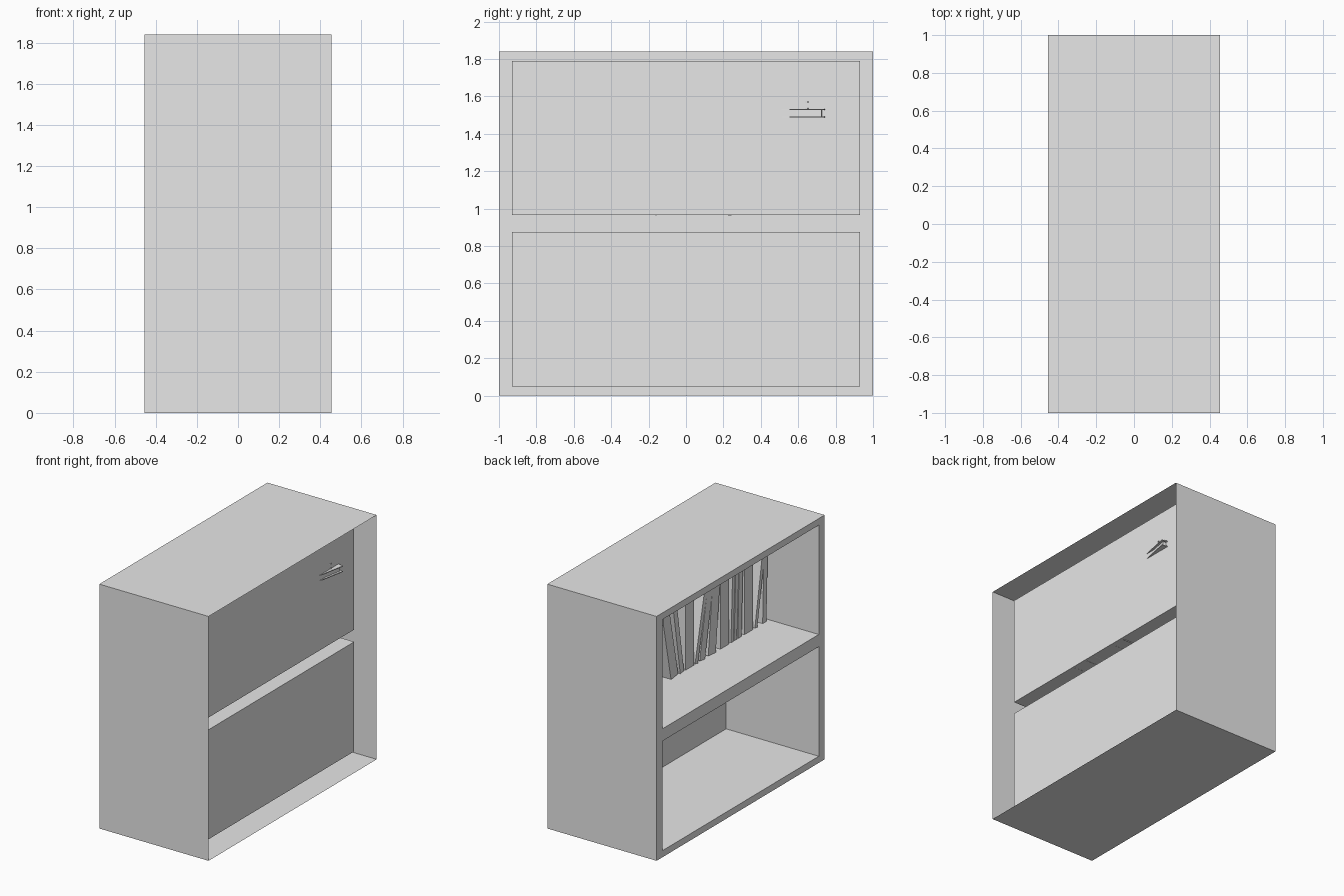
import bpy, bmesh, random
from mathutils import Matrix, Vector

random.seed(4)
if "Cube" in bpy.data.objects:
    bpy.data.objects.remove(bpy.data.objects["Cube"])

grey = bpy.data.materials.new("plain_grey")
grey.use_nodes = True
grey.diffuse_color = (0.8, 0.8, 0.8, 1)
grey.node_tree.nodes["Principled BSDF"].inputs["Base Color"].default_value = grey.diffuse_color


def finish(bm, name):
    mesh = bpy.data.meshes.new(name)
    bm.to_mesh(mesh)
    bm.free()
    mesh.materials.append(grey)
    obj = bpy.data.objects.new(name, mesh)
    bpy.context.collection.objects.link(obj)
    return obj


# Cabinet: thin shell, open on the +x side, with two compartments sunk in from -x
FRONT, BACK, PANEL = -0.455, 0.455, 0.317
SHELF = 0.967
ys = [-1, -0.93, 0.93, 1]
zs = [0, 0.05, 0.875, SHELF, 1.79, 1.84]
bm = bmesh.new()
grid = [[bm.verts.new((FRONT, y, z)) for z in zs] for y in ys]
cells = {}
for i in range(len(ys) - 1):
    for j in range(len(zs) - 1):
        cells[i, j] = bm.faces.new((grid[i][j], grid[i][j + 1],
                                    grid[i + 1][j + 1], grid[i + 1][j]))
rim = [e for e in bm.edges if e.is_boundary]
outer = bmesh.ops.extrude_edge_only(bm, edges=rim)["geom"]
bmesh.ops.translate(bm, vec=(BACK - FRONT, 0, 0),
                    verts=[g for g in outer if isinstance(g, bmesh.types.BMVert)])
for key in ((1, 1), (1, 3)):
    sunk = bmesh.ops.extrude_discrete_faces(bm, faces=[cells[key]])["faces"][0]
    bmesh.ops.translate(bm, vec=(PANEL - FRONT, 0, 0), verts=sunk.verts)
bmesh.ops.recalc_face_normals(bm, faces=bm.faces)
finish(bm, "cabinet")


def add_box(bm, low, high):
    low, high = Vector(low), Vector(high)
    size = high - low
    bmesh.ops.create_cube(bm, size=1, matrix=Matrix.Translation((low + high) / 2)
                          @ Matrix.Diagonal((*size, 1)))


def book(name, depth, thick, height, matrix):
    """Two covers, a spine on -x and a recessed page block, centred on its base."""
    bm = bmesh.new()
    c, inset = 0.006, 0.015
    d, t = depth / 2, thick / 2
    add_box(bm, (-d, -t, 0), (d, -t + c, height))
    add_box(bm, (-d, t - c, 0), (d, t, height))
    add_box(bm, (-d, -t + c, 0), (-d + c, t - c, height))
    add_box(bm, (-d + c, -t + c, inset), (d - inset, t - c, height - inset))
    finish(bm, name).matrix_world = matrix


# Standing books: y of the base, thickness, lean towards -y
standing = [(0.2, 0.085, -0.2), (0.11, 0.045, -0.16), (0.02, 0.1, 0), (-0.06, 0.035, 0.22),
            (-0.13, 0.065, 0.18), (-0.245, 0.09, 0.1), (-0.395, 0.1, 0), (-0.485, 0.03, 0.04),
            (-0.525, 0.035, 0.04), (-0.575, 0.045, 0.03), (-0.68, 0.1, 0), (-0.77, 0.03, 0.17),
            (-0.87, 0.045, 0.03)]
for n, (y, thick, lean) in enumerate(standing):
    place = Matrix.Translation((0.125, y, SHELF + 0.003)) @ Matrix.Rotation(lean, 4, "X")
    book(f"standing_book_{n + 1}", 0.34, thick, random.uniform(0.52, 0.58), place)


# Pile of books lying flat beside them
def flat_book(name, x, y, z, depth, thick, height, turn):
    place = (Matrix.Translation((x, y, z + thick / 2)) @ Matrix.Rotation(turn, 4, "Z")
             @ Matrix.Rotation(1.5708, 4, "X") @ Matrix.Translation((0, 0, -height / 2)))
    book(name, depth, thick, height, place)


PILE = 10
step = (1.487 - SHELF) / PILE
for n in range(PILE):
    flat_book(f"flat_book_{n + 1}", 0.08, 0.63, SHELF + n * step, 0.38, step, 0.32,
              random.uniform(-0.15, 0.15))
flat_book("flat_book_upper", 0.11, 0.6, 1.487, 0.44, 0.046, 0.36, -0.19)
flat_book("flat_book_top", 0.07, 0.63, 1.533, 0.4, 0.04, 0.32, -0.6)
